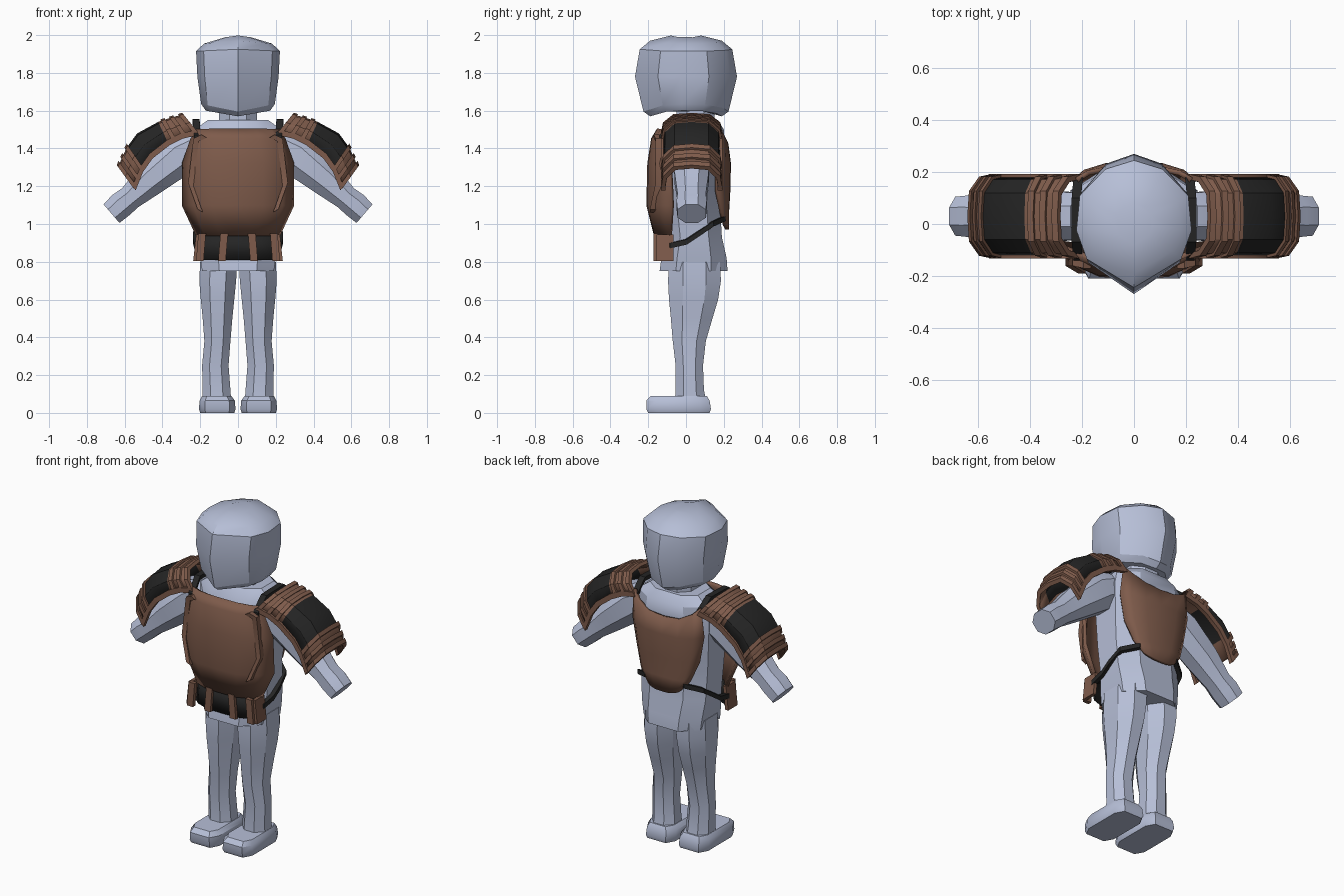
import bpy, bmesh
from mathutils import Vector as V

if "Cube" in bpy.data.objects:
    bpy.data.objects.remove(bpy.data.objects["Cube"], do_unlink=True)


def material(name, rgb):
    m = bpy.data.materials.new(name)
    m.use_nodes = True
    m.diffuse_color = (*rgb, 1)
    m.node_tree.nodes["Principled BSDF"].inputs["Base Color"].default_value = (*rgb, 1)
    return m


SKIN = material("pale blue grey", (.47, .52, .68))
LEATHER = material("brown leather", (.21, .105, .07))
BLACK = material("black cloth", (.018, .018, .018))


def loft(name, rings, mats, side=1, closed=True, thick=0, rule=None, angle=30):
    """Skin a list of point rings; side=-1 mirrors the part in x."""
    bm = bmesh.new()
    rows = [[bm.verts.new((p[0] * side, p[1], p[2])) for p in r] for r in rings]
    n = len(rows[0])
    for i, (a, b) in enumerate(zip(rows, rows[1:])):
        for j in range(n if closed else n - 1):
            k = (j + 1) % n
            f = bm.faces.new((a[j], a[k], b[k], b[j]))
            f.material_index = rule(i, j) if rule else 0
    if closed:
        bm.faces.new(rows[0])
        bm.faces.new(rows[-1])
    bmesh.ops.recalc_face_normals(bm, faces=bm.faces)
    me = bpy.data.meshes.new(name)
    bm.to_mesh(me)
    bm.free()
    for m in mats:
        me.materials.append(m)
    ob = bpy.data.objects.new(name, me)
    bpy.context.collection.objects.link(ob)
    if thick:
        s = ob.modifiers.new("thickness", 'SOLIDIFY')
        s.thickness, s.offset = thick, 0
    bpy.ops.object.select_all(action='DESELECT')
    ob.select_set(True)
    bpy.context.view_layer.objects.active = ob
    bpy.ops.object.shade_smooth_by_angle(angle=angle * .01745)
    return ob


def octagon(x0, x1, y0, y1, z, c=.28):
    """Rectangle with chamfered corners at height z."""
    dx, dy = (x1 - x0) * c, (y1 - y0) * c
    return [(x0 + dx, y0, z), (x1 - dx, y0, z), (x1, y0 + dy, z), (x1, y1 - dy, z),
            (x1 - dx, y1, z), (x0 + dx, y1, z), (x0, y1 - dy, z), (x0, y0 + dy, z)]


def bar(name, path, u, v, mat, side=1):
    """Rectangular strip along a path, half sizes u and v."""
    u, v = V(u), V(v)
    rings = [[V(p) + a * u + b * v for a, b in ((-1, -1), (1, -1), (1, 1), (-1, 1))] for p in path]
    return loft(name, rings, [mat], side)


def plate(name, rows, mat, thick=.02, power=4):
    """Curved sheet; each row is z, half width, centre y, edge y, edge lift."""
    cols = (-1, -.8, -.45, 0, .45, .8, 1)
    return loft(name, [[(t * w, yc + (ye - yc) * abs(t) ** power, z + lift * abs(t) ** 3)
                        for t in cols] for z, w, yc, ye, lift in rows],
                [mat], closed=False, thick=thick)


# Head with a ridge down the front and back
HEAD = ((0, -1), (.82, -.55), (1, -.1), (.94, .45), (.5, .86), (0, 1),
        (-.5, .86), (-.94, .45), (-1, -.1), (-.82, -.55))
loft("head", [[(x * w, y * d, z + k * abs(x)) for x, y in HEAD] for z, w, d, k in
              ((1.57, .17, .19, .03), (1.595, .195, .225, .04), (1.78, .215, .27, 0),
               (1.925, .222, .245, -.01), (1.97, .18, .19, -.015), (1.998, .07, .08, -.01))], [SKIN])

# Neck and torso
loft("neck", [octagon(-.1, .1, -.05, .15, z) for z in (1.48, 1.62)], [SKIN])
loft("torso", [octagon(-w, w, f, b, z, .24) for z, w, f, b in
               ((.75, .19, -.14, .22), (.82, .2, -.13, .215), (.93, .215, -.1, .19),
                (1.1, .22, -.12, .18), (1.3, .24, -.12, .205), (1.42, .245, -.11, .205),
                (1.5, .23, -.09, .2), (1.55, .16, -.06, .17))], [SKIN])

PAD = (((.29, 1.575), (.215, 1.485)), ((.36, 1.555), (.30, 1.465)), ((.42, 1.535), (.37, 1.43)),
       ((.53, 1.475), (.46, 1.36)), ((.585, 1.40), (.51, 1.29)), ((.63, 1.30), (.55, 1.19)))
ARCH = ((-1, 0), (-.94, .5), (-.6, .93), (0, 1), (.6, .93), (.94, .5), (1, 0))


def pad_section(s, grow=0):
    """Arch across the shoulder pad at station s."""
    i = min(int(s), len(PAD) - 2)
    top, hem = (V(PAD[i][k]).lerp(V(PAD[i + 1][k]), s - i) for k in (0, 1))
    pts = []
    for y, f in ARCH:
        p = hem + (top - hem) * f * (1 + grow * 8)
        pts.append(V((p.x, .03 + y * (.145 + grow), p.y)))
    return pts


for side, tag in ((1, "left"), (-1, "right")):
    # Leg and foot
    loft(tag + "_leg", [octagon(a, b, f, k, z) for z, a, b, f, k in
                        ((.05, .035, .19, -.06, .11), (.12, .04, .187, -.055, .095),
                         (.25, .05, .19, -.055, .09), (.38, .04, .178, -.07, .105),
                         (.5, .03, .187, -.08, .14), (.6, .02, .197, -.09, .17),
                         (.7, .01, .205, -.095, .185), (.8, .004, .2, -.09, .18))], [SKIN], side)
    loft(tag + "_foot", [octagon(a, b, f, k, z, .16) for z, a, b, f, k in
                         ((0, .02, .2, -.2, .125), (.02, .013, .207, -.21, .132),
                          (.065, .017, .203, -.21, .125), (.09, .035, .19, -.185, .11))], [SKIN], side)

    # Arm reaching out and down
    arm = []
    for x, z, h, d in ((.18, 1.43, .1, .09), (.3, 1.37, .11, .095), (.46, 1.24, .09, .09),
                       (.57, 1.14, .066, .075), (.62, 1.1, .07, .08), (.67, 1.055, .065, .075)):
        arm.append([(x + .65 * q[0], .03 + q[1], z + .76 * q[0])
                    for q in octagon(-h, h, -d, d, 0)])
    loft(tag + "_arm", arm, [SKIN], side)

    # Shoulder pad: black middle, brown ends
    loft(tag + "_shoulder_pad", [pad_section(s) for s in range(6)], [BLACK, LEATHER], side,
         closed=False, thick=.012, rule=lambda i, j: 0 if i in (2, 3) else 1)
    for n, s in enumerate((.1, .8, 1.55, 4.0, 4.5, 4.92)):
        inner, outer = pad_section(s, -.004), pad_section(s, .017)
        t = (pad_section(s + .08)[3] - pad_section(s - .08)[3]).normalized() * .012
        loft(f"{tag}_pad_ridge_{n + 1}", [(a - t, b - t, b + t, a + t)
                                          for a, b in zip(inner, outer)], [LEATHER], side)
    for y, end in ((-.12, "front"), (.18, "back")):
        bar(f"{tag}_pad_{end}_hem", [(h[0], y, h[1]) for _, h in PAD],
            (0, .012, 0), (.008, 0, .013), LEATHER, side)

    # Shoulder strap and waist strap
    bar(tag + "_shoulder_strap", ((.215, -.14, 1.46), (.222, -.07, 1.54), (.222, .1, 1.545),
                                  (.215, .18, 1.48)), (.018, 0, 0), (0, 0, .012), BLACK, side)
    bar(tag + "_waist_strap", ((.22, -.09, .885), (.225, 0, .905), (.225, .06, .945),
                               (.21, .14, 1.0), (.12, .205, 1.03)),
        (.012, .005, 0), (0, 0, .014), BLACK, side)

    # Raised trim on the breastplate and brown skirt tabs
    bar(tag + "_plate_trim", ((.18, -.155, 1.465), (.222, -.145, 1.445), (.25, -.145, 1.21),
                              (.2, -.175, 1.07)), (.014, 0, .008), (0, .016, 0), LEATHER, side)
    for name, x in (("inner", .073), ("outer", .19)):
        bar(f"{tag}_{name}_tab", ((x, -.16, .95), (x + .012, -.16, .805)),
            (.02, 0, 0), (0, .012, 0), LEATHER, side)
    bar(tag + "_side_tab", ((.212, -.11, .945), (.227, -.11, .805)),
        (.01, 0, 0), (0, .045, 0), LEATHER, side)

# Breastplate, back plate and skirt
plate("breastplate", ((1.50, .215, -.145, -.11, 0), (1.45, .245, -.175, -.1, 0),
                      (1.32, .29, -.195, -.08, 0), (1.1, .29, -.2, -.07, 0),
                      (.94, .215, -.16, -.08, 0)), LEATHER)
plate("back_plate", ((1.42, .22, .215, .17, .09), (1.32, .235, .228, .16, .02),
                     (1.18, .205, .225, .16, 0), (1.06, .16, .218, .185, 0),
                     (.97, .1, .218, .205, .02)), LEATHER)
plate("skirt", ((.95, .205, -.15, -.08, 0), (.81, .22, -.15, -.08, 0)), BLACK, .012)
